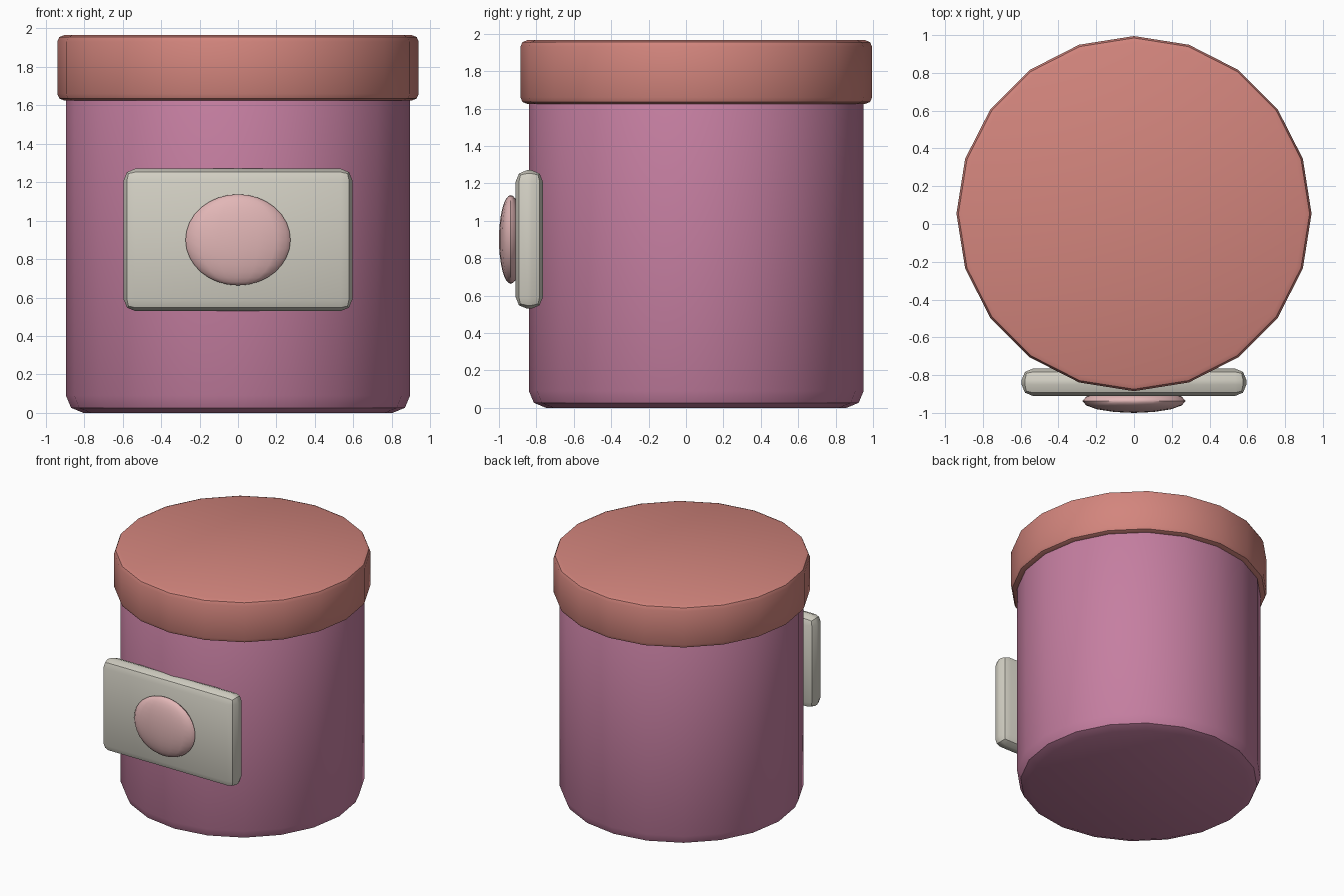
import bpy
import bmesh
import math
from mathutils import Matrix, Vector

cube = bpy.data.objects.get("Cube")
if cube:
    bpy.data.objects.remove(cube, do_unlink=True)

SIDES = 20
CENTRE_Y = 0.055


def material(name, rgb):
    mat = bpy.data.materials.new(name)
    mat.use_nodes = True
    colour = (*rgb, 1)
    mat.diffuse_color = colour
    mat.node_tree.nodes["Principled BSDF"].inputs["Base Color"].default_value = colour
    return mat


def finish(name, bm, mat):
    mesh = bpy.data.meshes.new(name)
    bm.normal_update()
    bm.to_mesh(mesh)
    bm.free()
    mesh.materials.append(mat)
    obj = bpy.data.objects.new(name, mesh)
    bpy.context.collection.objects.link(obj)
    bpy.ops.object.select_all(action="DESELECT")
    obj.select_set(True)
    bpy.context.view_layer.objects.active = obj
    bpy.ops.object.shade_smooth_by_angle(angle=math.radians(35))
    return obj


def round_edges(bm, width):
    # Bevel only the hard edges, leaving the facets of the round wall alone
    bm.normal_update()
    hard = [e for e in bm.edges if e.calc_face_angle(0) > math.radians(60)]
    bmesh.ops.bevel(bm, geom=hard, offset=width, offset_type="OFFSET",
                    segments=2, profile=0.5, affect="EDGES")


def drum(name, radius, bottom, top, bevel, mat):
    bm = bmesh.new()
    place = Matrix.Translation((0, CENTRE_Y, (bottom + top) / 2))
    bmesh.ops.create_cone(bm, cap_ends=True, segments=SIDES, radius1=radius,
                          radius2=radius, depth=top - bottom, matrix=place)
    round_edges(bm, bevel)
    return finish(name, bm, mat)


purple = material("mauve", (0.56, 0.21, 0.355))
coral = material("coral", (0.65, 0.235, 0.205))
cream = material("warm grey", (0.65, 0.63, 0.55))
pink = material("pale pink", (0.76, 0.47, 0.47))

# Jar and lid
drum("jar_body", 0.895, 0, 1.72, 0.09, purple)
drum("jar_lid", 0.94, 1.625, 1.965, 0.035, coral)

# Label plate on the front
bm = bmesh.new()
size = Vector((1.19, 0.145, 0.74))
bmesh.ops.create_cube(bm, size=1, matrix=Matrix.Translation((0, -0.838, 0.9))
                      @ Matrix.Diagonal((*size, 1)))
round_edges(bm, 0.06)
finish("label_plate", bm, cream)

# Flattened oval badge on the plate
bm = bmesh.new()
bmesh.ops.create_uvsphere(bm, u_segments=16, v_segments=8 * 2, radius=1,
                          matrix=Matrix.Translation((0, -0.937, 0.9))
                          @ Matrix.Diagonal((0.273, 0.063, 0.237, 1)))
finish("label_badge", bm, pink)
